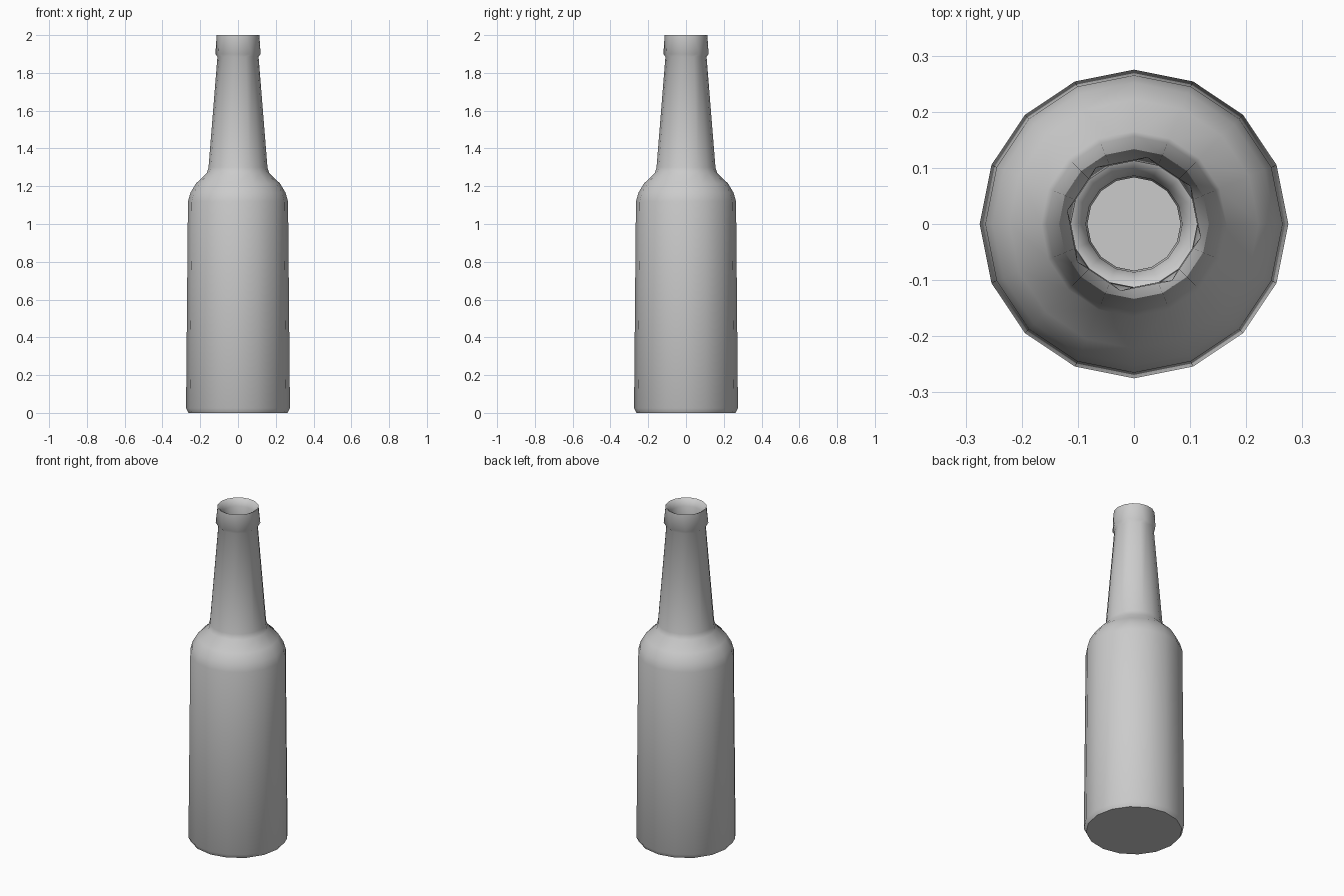
import bpy, bmesh
from math import cos, sin, pi

if "Cube" in bpy.data.objects:
    bpy.data.objects.remove(bpy.data.objects["Cube"])

SIDES = 16
# (radius, height, paired): paired rings collapse to 8 corners
profile = [
    # outer wall
    (0.262, 0.0, False), (0.275, 0.025, False), (0.265, 1.12, False),
    (0.252, 1.165, False), (0.222, 1.215, False),
    (0.165, 1.27, False), (0.156, 1.30, False), (0.109, 1.885, False),
    # lip
    (0.122, 1.90, True), (0.113, 2.0, False),
    # inner wall
    (0.103, 1.995, False), (0.086, 1.96, False), (0.083, 1.88, False),
    (0.134, 1.29, False), (0.242, 1.12, False), (0.25, 0.04, False),
]


def add_ring(bm, r, z, paired):
    ring = []
    for i in range(SIDES):
        k = i
        if paired:
            k += 0.5 if i % 2 else -0.5
        a = k * 2 * pi / SIDES
        ring.append(bm.verts.new((r * cos(a), r * sin(a), z)))
    return ring


# Bottle: lathed rings joined into one hollow shell
bm = bmesh.new()
rings = [add_ring(bm, *p) for p in profile]
for low, high in zip(rings, rings[1:]):
    for i in range(SIDES):
        j = (i + 1) % SIDES
        bm.faces.new((low[i], low[j], high[j], high[i]))
bm.faces.new(rings[0][::-1])   # base
bm.faces.new(rings[-1])        # inside floor
bmesh.ops.remove_doubles(bm, verts=bm.verts[:], dist=0.0005)
bmesh.ops.recalc_face_normals(bm, faces=bm.faces[:])

mesh = bpy.data.meshes.new("bottle")
bm.to_mesh(mesh)
bm.free()
bottle = bpy.data.objects.new("bottle", mesh)
bpy.context.collection.objects.link(bottle)

# Smooth shading with a crisp base edge
bpy.context.view_layer.objects.active = bottle
bottle.select_set(True)
bpy.ops.object.shade_smooth_by_angle(angle=0.75)
